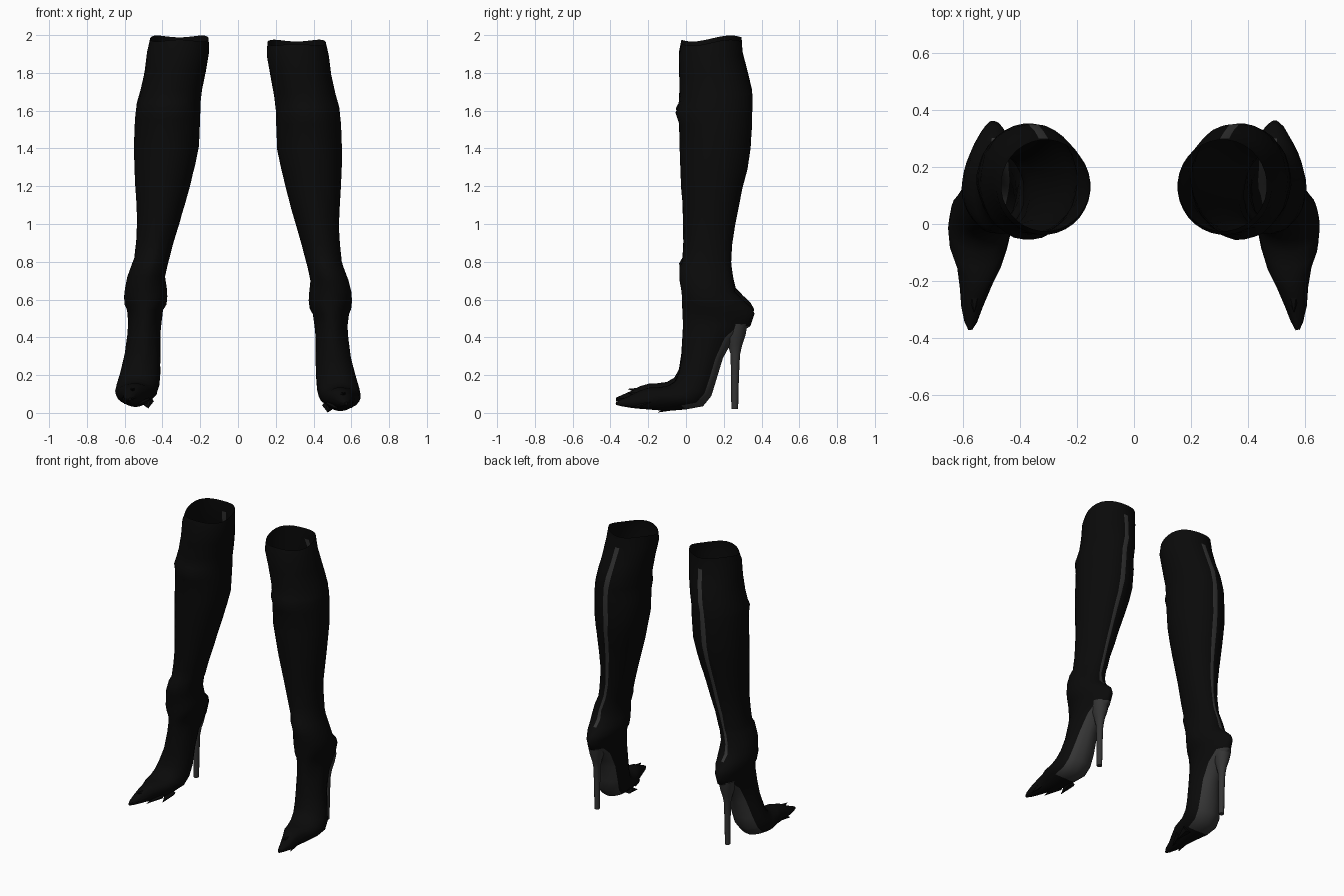
import bpy, bmesh, math, random
from mathutils import Vector

if "Cube" in bpy.data.objects:
    bpy.data.objects.remove(bpy.data.objects["Cube"])

random.seed(4)
SEG = 32


def material(name, v):
    m = bpy.data.materials.new(name)
    m.diffuse_color = (v, v, v, 1)
    m.use_nodes = True
    m.node_tree.nodes["Principled BSDF"].inputs["Base Color"].default_value = m.diffuse_color
    return m


BLACK = material("black leather", 0.003)
GREY = material("dark grey trim", 0.035)

# Shaft rings: z, inner x, outer x, front y, back y
SHAFT = [
    (1.97, .155, .465, -.025, .295), (1.90, .152, .482, -.038, .30),
    (1.80, .17, .495, -.035, .325), (1.70, .19, .515, -.035, .35),
    (1.63, .198, .535, -.04, .352), (1.60, .20, .54, -.055, .352),
    (1.54, .20, .545, -.038, .352), (1.40, .207, .55, -.035, .342),
    (1.30, .228, .548, -.03, .325), (1.20, .252, .545, -.025, .30),
    (1.10, .28, .54, -.018, .278), (1.00, .308, .535, -.015, .26),
    (0.90, .338, .54, -.015, .245), (0.81, .362, .55, -.018, .24),
    (0.78, .37, .56, -.035, .24), (0.71, .385, .585, -.033, .25),
    (0.65, .378, .60, -.022, .262)]

# Foot rings: front y, front z, back y, back z, inner x, outer x, back narrowing
FOOT = [
    (-.02, .60, .30, .61, .375, .605, .2), (-.02, .555, .345, .57, .378, .60, .3),
    (-.018, .53, .362, .535, .395, .588, .35), (-.015, .47, .34, .47, .405, .582, .35),
    (-.018, .40, .255, .41, .41, .585, .2), (-.025, .30, .195, .30, .41, .60, .1),
    (-.038, .22, .16, .18, .412, .625, 0), (-.06, .175, .135, .10, .418, .642, 0),
    (-.10, .152, .09, .045, .428, .65, 0), (-.15, .145, .0, .028, .445, .645, 0),
    (-.19, .145, -.10, .02, .465, .62, 0), (-.24, .13, -.20, .028, .50, .608, 0),
    (-.30, .10, -.28, .035, .53, .603, 0), (-.345, .08, -.34, .045, .55, .592, 0),
    (-.37, .068, -.37, .052, .565, .58, 0)]


def make(name, bm, mats, smooth=True):
    bmesh.ops.recalc_face_normals(bm, faces=bm.faces)
    me = bpy.data.meshes.new(name)
    bm.to_mesh(me)
    bm.free()
    for m in mats:
        me.materials.append(m)
    ob = bpy.data.objects.new(name, me)
    bpy.context.collection.objects.link(ob)
    if smooth:
        bpy.context.view_layer.objects.active = ob
        ob.select_set(True)
        bpy.ops.object.shade_smooth_by_angle(angle=math.radians(45))
        ob.select_set(False)
    return ob


def loft(bm, rings, cap_start, cap_end, rule=lambda i, j: 0):
    n = len(rings[0])
    vs = [[bm.verts.new(p) for p in r] for r in rings]
    for i in range(len(vs) - 1):
        for j in range(n):
            k = (j + 1) % n
            f = bm.faces.new((vs[i][j], vs[i][k], vs[i + 1][k], vs[i + 1][j]))
            f.material_index = rule(i, j)
    if cap_start:
        bm.faces.new(vs[0])
    if cap_end:
        bm.faces.new(vs[-1])


def boot(side, label, dz):
    rows = [(y0, z, y1, z, x0, x1, 0) for z, x0, x1, y0, y1 in SHAFT] + FOOT
    rings = []
    for i, (y0, z0, y1, z1, x0, x1, nar) in enumerate(rows):
        ring = []
        for j in range(SEG):
            a = 2 * math.pi * (j + .5) / SEG
            c, s = math.cos(a), math.sin(a)
            t = (s + 1) / 2
            w = 1 - nar * max(0, s)
            x = (x0 + x1) / 2 + (x1 - x0) / 2 * c * w
            y = y0 + (y1 - y0) * t
            z = z0 + (z1 - z0) * t
            if i == 0:  # wavy top rim, higher at the back
                z += .014 * s + .008 * math.sin(3 * a)
            elif i > 1:  # slight leather creases
                x += random.uniform(-.002, .002)
                y += random.uniform(-.002, .002)
            ring.append((side * x, y, z + dz))
        rings.append(ring)
    n = len(SHAFT)

    # Back seam on the shaft, grey sole under the arch
    def rule(i, j):
        off = abs(j + 1 - SEG / 4)
        if 1 <= i < n:
            return int(off < .6)
        return int(n + 3 <= i <= n + 8 and off < 4.6)

    bm = bmesh.new()
    loft(bm, rings, False, True, rule)
    make(label + "_boot", bm, [BLACK, GREY])

    # Stiletto heel: z, front y, back y, half width
    bm = bmesh.new()
    rings = []
    for z, y0, y1, h in [(.48, .21, .325, .055), (.42, .205, .315, .045),
                         (.37, .222, .298, .03), (.32, .236, .286, .022),
                         (.2, .238, .28, .019), (.03, .24, .276, .017)]:
        rings.append([(side * (.50 + h * math.cos(a)),
                       (y0 + y1) / 2 + (y1 - y0) / 2 * math.sin(a), z + dz)
                      for a in [2 * math.pi * k / 12 for k in range(12)]])
    loft(bm, rings, True, True)
    make(label + "_heel", bm, [GREY])

    # Ragged pointed flaps round the toe
    bm = bmesh.new()
    for base, tip, r in [((.575, -.17, .075), (.602, -.285, .035), .04),
                         ((.50, -.14, .06), (.525, -.25, .03), .035),
                         ((.48, -.05, .05), (.475, -.15, .012), .035),
                         ((.555, -.22, .10), (.56, -.31, .115), .035)]:
        b, t = Vector(base), Vector(tip)
        q = (t - b).to_track_quat('Z', 'Y')
        ring = [b + q @ Vector((r * math.cos(k * math.pi / 3),
                                r * .8 * math.sin(k * math.pi / 3), 0)) for k in range(6)]
        vs = [bm.verts.new((side * p.x, p.y, p.z + dz)) for p in ring]
        top = bm.verts.new((side * t.x, t.y, t.z + dz))
        bm.faces.new(vs)
        for k in range(6):
            bm.faces.new((vs[k], vs[(k + 1) % 6], top))
    make(label + "_toe_flaps", bm, [BLACK], False)


boot(1, "right", -.01)
boot(-1, "left", .012)
